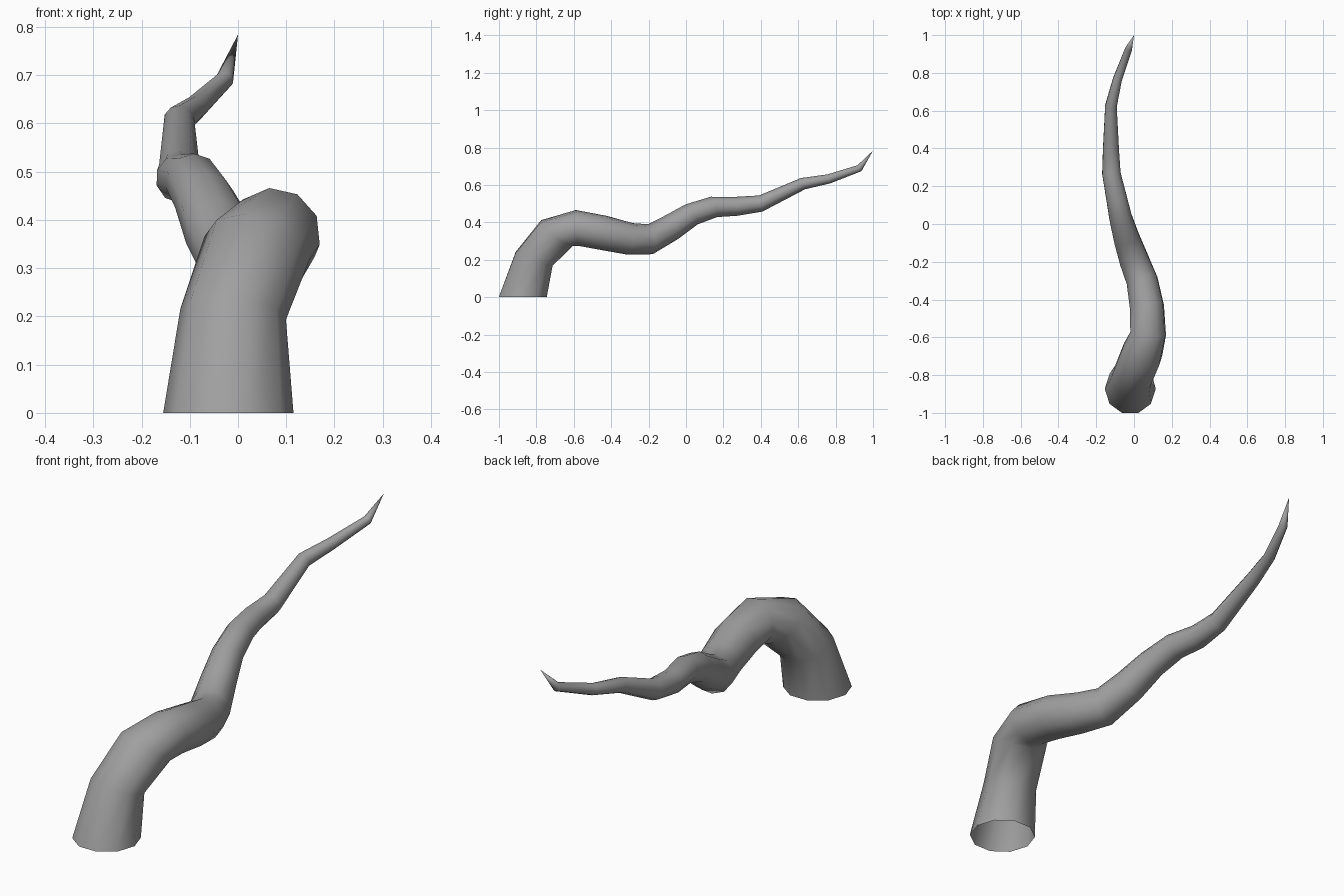
import bpy
import bmesh
from math import cos, sin, radians, tau
from mathutils import Vector

cube = bpy.data.objects.get("Cube")
if cube:
    bpy.data.objects.remove(cube, do_unlink=True)

SIDES = 10

# Rings along the tentacle: centre x, y, z, radius, upward pitch in degrees
RINGS = [
    (-.02, -.873, 0, .135, 90),
    (-.01, -.812, .205, .11, 70),
    (.04, -.69, .343, .112, 52),
    (.075, -.58, .37, .097, 6),
    (.068, -.435, .343, .093, -9),
    (.043, -.30, .312, .086, -12),
    (0, -.19, .31, .081, 8),
    (-.04, -.075, .375, .072, 28),
    (-.07, .03, .443, .063, 32),
    (-.095, .15, .483, .057, 18),
    (-.12, .27, .486, .051, 3),
    (-.122, .40, .501, .044, 12),
    (-.122, .625, .607, .032, 20),
    (-.088, .765, .633, .025, 14),
    (-.028, .928, .69, .019, 32),
]
TIP = Vector((0, 1, .784))


def ring_direction(index):
    """Sideways swing follows the neighbouring rings; pitch is given."""
    before = RINGS[max(index - 1, 0)]
    after = RINGS[min(index + 1, len(RINGS) - 1)]
    pitch = radians(RINGS[index][4])
    run = max(after[1] - before[1], .01)
    swing = (after[0] - before[0]) / run
    flat = Vector((swing, 1, 0)).normalized()
    return flat * cos(pitch) + Vector((0, 0, 1)) * sin(pitch)


def build_tentacle(name, material):
    bm = bmesh.new()
    loops = []
    direction = Vector((0, 0, 1))
    side = Vector((1, 0, 0))

    # Carry the cross-section along the path without twisting it
    for index, (x, y, z, radius, _) in enumerate(RINGS):
        new_direction = ring_direction(index)
        side.rotate(direction.rotation_difference(new_direction))
        direction = new_direction
        up = direction.cross(side)
        centre = Vector((x, y, z))
        loop = []
        for step in range(SIDES):
            angle = tau * step / SIDES
            offset = side * cos(angle) + up * sin(angle)
            loop.append(bm.verts.new(centre + offset * radius))
        loops.append(loop)

    # Skin between rings, leaving the base open
    for lower, upper in zip(loops, loops[1:]):
        for i in range(SIDES):
            j = (i + 1) % SIDES
            bm.faces.new((lower[i], lower[j], upper[j], upper[i]))

    # Pointed end
    tip = bm.verts.new(TIP)
    last = loops[-1]
    for i in range(SIDES):
        bm.faces.new((last[i], last[(i + 1) % SIDES], tip))

    for face in bm.faces:
        face.smooth = True
    mesh = bpy.data.meshes.new(name)
    bm.to_mesh(mesh)
    bm.free()
    mesh.materials.append(material)
    obj = bpy.data.objects.new(name, mesh)
    bpy.context.collection.objects.link(obj)
    return obj


grey = bpy.data.materials.new("plain grey")
grey.use_nodes = True
colour = (.35, .35, .35, 1)
grey.diffuse_color = colour
grey.node_tree.nodes["Principled BSDF"].inputs["Base Color"].default_value = colour

build_tentacle("tentacle", grey)
